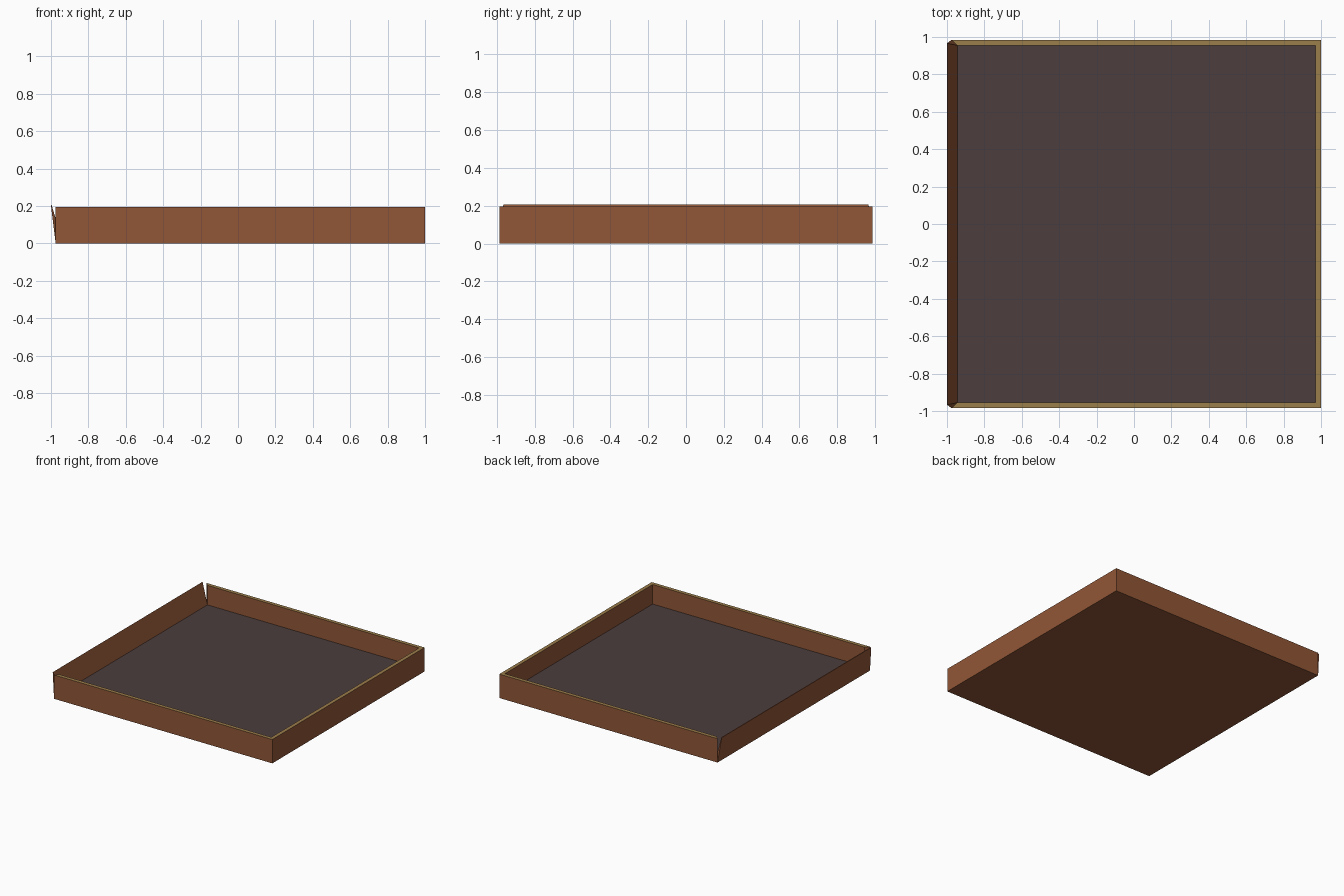
import bpy, bmesh

if "Cube" in bpy.data.objects:
    bpy.data.objects.remove(bpy.data.objects["Cube"])

# Main dimensions
XL, XR, Y, H = -0.975, 1.0, 0.985, 0.195   # outer box
T, FLOOR = 0.03, 0.035                     # wall thickness, floor height


def material(name, rgb):
    m = bpy.data.materials.new(name)
    m.diffuse_color = (*rgb, 1)
    m.use_nodes = True
    m.node_tree.nodes["Principled BSDF"].inputs["Base Color"].default_value = m.diffuse_color
    return m


BROWN = material("brown wood", (0.285, 0.094, 0.038))
TAN = material("tan rim", (0.328, 0.205, 0.07))
DARK = material("dark floor", (0.072, 0.047, 0.047))


def loft(name, bottom, top, mats, top_index=0):
    """Solid between two four-point loops; the top face gets its own colour."""
    bm = bmesh.new()
    b = [bm.verts.new(p) for p in bottom]
    t = [bm.verts.new(p) for p in top]
    bm.faces.new(b[::-1])
    for i in range(4):
        j = (i + 1) % 4
        bm.faces.new((b[i], b[j], t[j], t[i]))
    bm.faces.new(t).material_index = top_index
    bmesh.ops.recalc_face_normals(bm, faces=bm.faces)
    me = bpy.data.meshes.new(name)
    bm.to_mesh(me)
    bm.free()
    for m in mats:
        me.materials.append(m)
    ob = bpy.data.objects.new(name, me)
    bpy.context.collection.objects.link(ob)
    return ob


def at(points, z):
    return [(x, y, z) for x, y in points]


# Outer and inner corners of the tray, seen from above
outer = [(XL, -Y), (XR, -Y), (XR, Y), (XL, Y)]
inner = [(XL + T, -Y + T), (XR - T, -Y + T), (XR - T, Y - T), (XL + T, Y - T)]

# Floor slab: brown below, dark on top
loft("floor", at(outer, 0), at(inner, FLOOR), [BROWN, DARK], 1)

# Three upright mitred walls with tan rims
for i, name in enumerate(("front_wall", "right_wall", "back_wall")):
    plan = [outer[i], outer[i + 1], inner[i + 1], inner[i]]
    foot = at(plan[:2], 0) + at(plan[2:], FLOOR)
    loft(name, foot, at(plan, H), [BROWN, TAN], 1)

# Left wall leans outward and narrows to a thin top edge
yt = 0.966
foot = [(XL, Y, 0), (XL, -Y, 0), (XL + T, -Y + T, FLOOR), (XL + T, Y - T, FLOOR)]
edge = [(-1, yt, 0.203), (-1, -yt, 0.203), (-0.997, -yt, 0.206), (-0.997, yt, 0.206)]
loft("leaning_left_wall", foot, edge, [BROWN])
